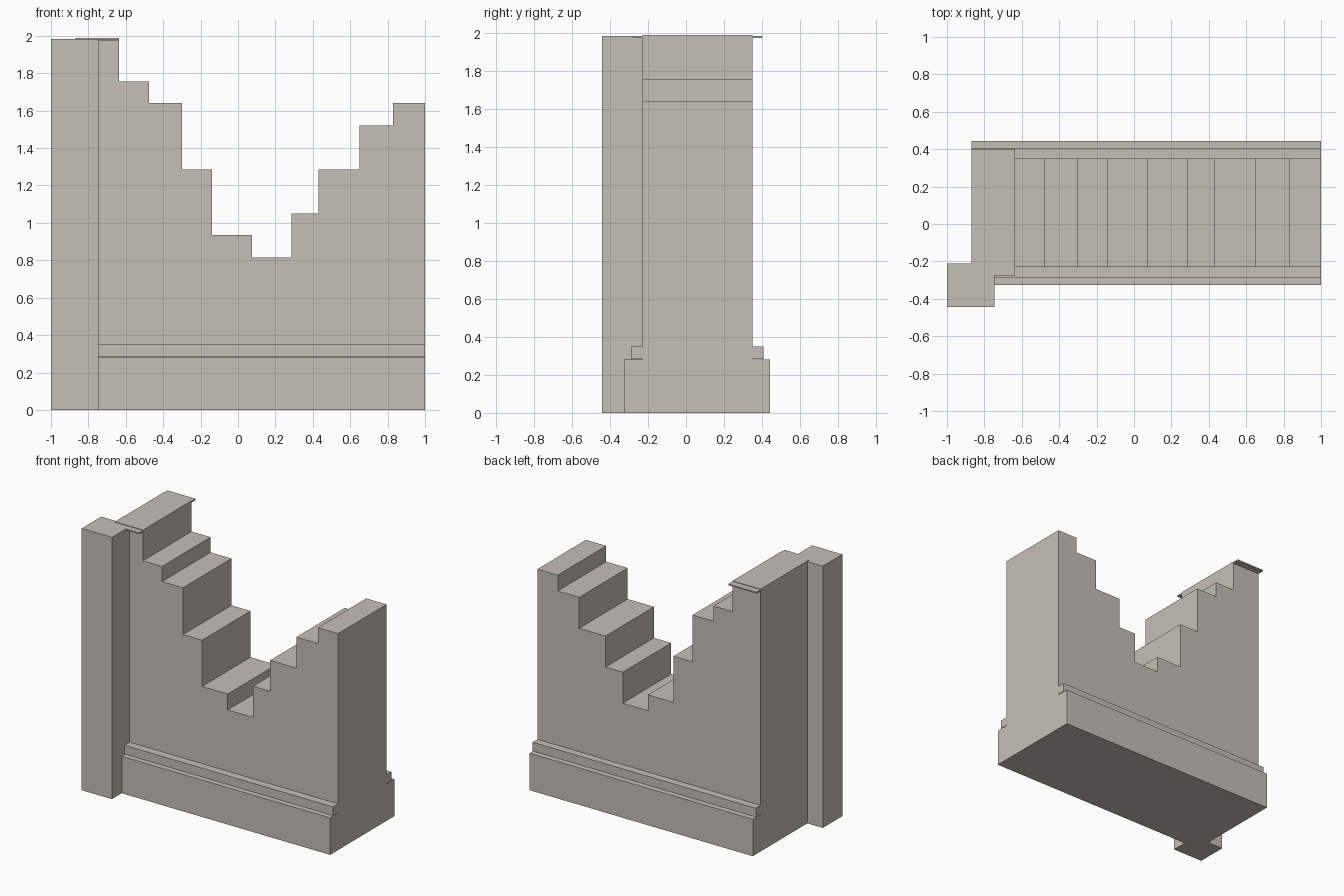
import bpy, bmesh

if "Cube" in bpy.data.objects:
    bpy.data.objects.remove(bpy.data.objects["Cube"])

stone = bpy.data.materials.new("warm grey stone")
stone.diffuse_color = (0.56, 0.53, 0.47, 1.0)
stone.use_nodes = True
stone.node_tree.nodes["Principled BSDF"].inputs["Base Color"].default_value = stone.diffuse_color


def prism(name, profile, y0, y1):
    """Extrude an x/z outline from y0 to y1."""
    bm = bmesh.new()
    face = bm.faces.new([bm.verts.new((x, y0, z)) for x, z in profile])
    ext = bmesh.ops.extrude_face_region(bm, geom=[face])
    moved = [g for g in ext["geom"] if isinstance(g, bmesh.types.BMVert)]
    bmesh.ops.translate(bm, verts=moved, vec=(0, y1 - y0, 0))
    bmesh.ops.recalc_face_normals(bm, faces=bm.faces)
    mesh = bpy.data.meshes.new(name)
    bm.to_mesh(mesh)
    bm.free()
    mesh.materials.append(stone)
    obj = bpy.data.objects.new(name, mesh)
    bpy.context.collection.objects.link(obj)
    return obj


def box(name, x0, x1, y0, y1, z0, z1):
    return prism(name, [(x0, z0), (x1, z0), (x1, z1), (x0, z1)], y0, y1)


LEFT, RIGHT = -0.87, 1.0

# Broken wall: each step is (right end in x, height)
steps = [(-0.635, 1.988), (-0.475, 1.755), (-0.30, 1.64), (-0.14, 1.285),
         (0.075, 0.935), (0.285, 0.815), (0.43, 1.05), (0.65, 1.285),
         (0.83, 1.52), (RIGHT, 1.64)]
outline = [(LEFT, 0.0)]
x = LEFT
for end, height in steps:
    outline += [(x, height), (end, height)]
    x = end
outline.append((RIGHT, 0.0))
prism("broken_wall", outline, -0.23, 0.35)

# Base courses on both sides of the wall
box("plinth", LEFT, RIGHT, -0.325, 0.443, 0.0, 0.28)
box("plinth_moulding", LEFT, RIGHT, -0.29, 0.407, 0.284, 0.35)

# Thin remnant of the cornice over the tallest part
box("cornice_slab", LEFT, -0.635, -0.275, 0.40, 1.974, 1.984)

# Corner pillar
box("corner_pillar", -1.0, -0.747, -0.443, -0.21, 0.0, 1.984)
